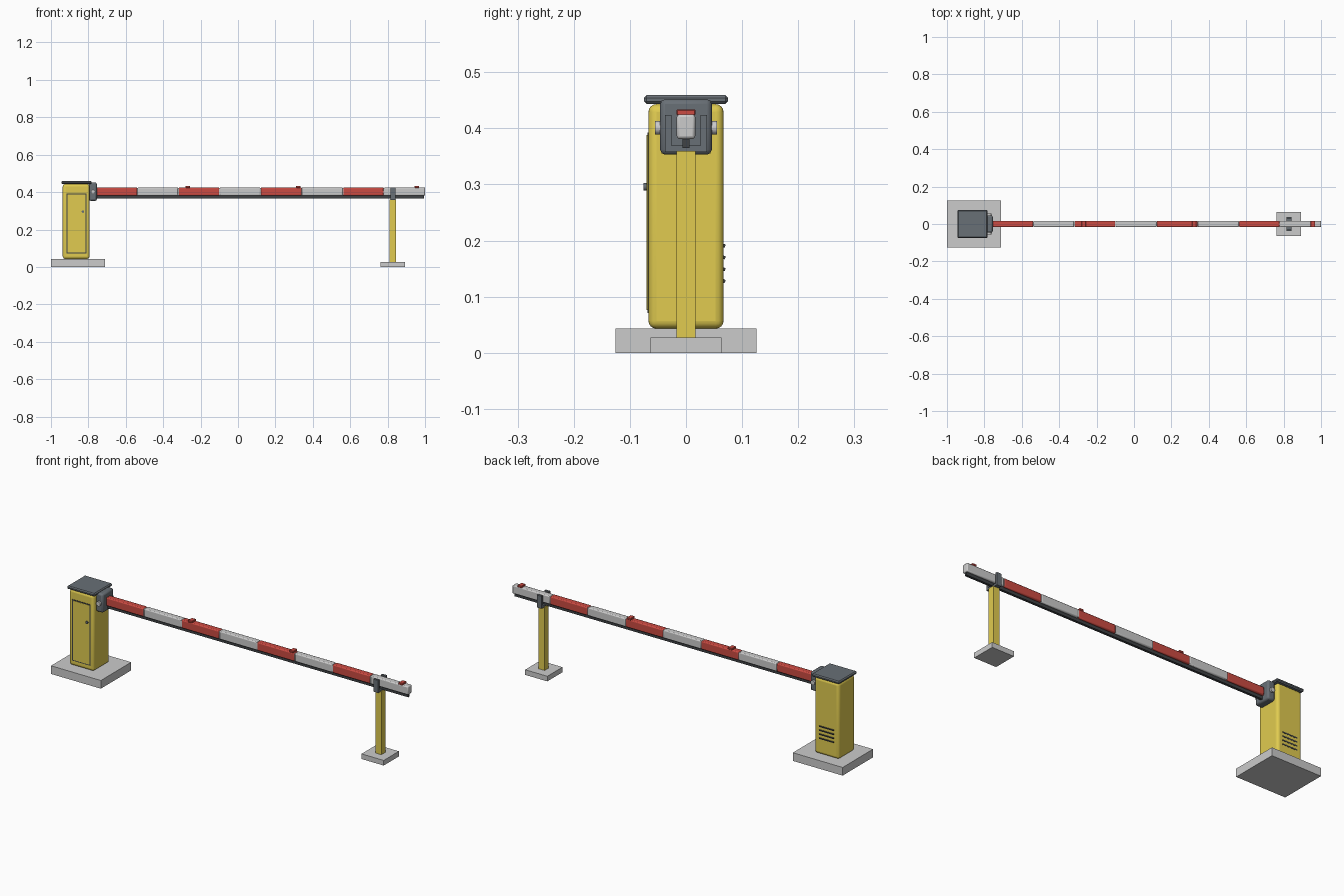
import bpy
import math

if "Cube" in bpy.data.objects:
    bpy.data.objects.remove(bpy.data.objects["Cube"])


def material(name, rgb):
    m = bpy.data.materials.new(name)
    m.diffuse_color = (*rgb, 1)
    m.use_nodes = True
    m.node_tree.nodes["Principled BSDF"].inputs["Base Color"].default_value = m.diffuse_color
    return m


YELLOW = material("yellow_paint", (0.75, 0.60, 0.08))
RED = material("red_paint", (0.60, 0.07, 0.055))
SLATE = material("slate_metal", (0.14, 0.16, 0.18))
DARK = material("dark_rubber", (0.05, 0.055, 0.06))


def finish(ob, name, mat, bevel, segs):
    ob.name = name
    if mat:
        ob.data.materials.append(mat)
    if bevel:
        b = ob.modifiers.new("bevel", "BEVEL")
        b.width, b.segments = bevel, segs
        if segs > 1:
            bpy.ops.object.shade_smooth_by_angle(angle=math.radians(35))
    return ob


def box(name, x, y, z, mat=None, bevel=0, segs=1):
    """Box from (min, max) ranges on each axis."""
    mid = [(a + b) / 2 for a, b in (x, y, z)]
    bpy.ops.mesh.primitive_cube_add(size=1, location=mid)
    ob = bpy.context.object
    ob.scale = [b - a for a, b in (x, y, z)]
    bpy.ops.object.transform_apply(location=False, rotation=False, scale=True)
    return finish(ob, name, mat, bevel, segs)


def disc(name, loc, radius, depth, mat=None):
    """Cylinder lying along y."""
    bpy.ops.mesh.primitive_cylinder_add(vertices=20, radius=radius, depth=depth,
                                        location=loc, rotation=(math.pi / 2, 0, 0))
    bpy.ops.object.shade_smooth_by_angle(angle=math.radians(35))
    return finish(bpy.context.object, name, mat, 0, 1)


# Cabinet on its concrete plinth
box("cabinet_plinth", (-1, -0.71), (-0.126, 0.126), (0, 0.043))
box("cabinet", (-0.937, -0.793), (-0.067, 0.067), (0.043, 0.443), YELLOW, 0.014, 4)
box("cabinet_roof", (-0.944, -0.783), (-0.075, 0.075), (0.443, 0.459), SLATE, 0.005)

# Door with dark seam and lock
box("door_seam", (-0.917, -0.811), (-0.0685, -0.06), (0.071, 0.393), DARK)
box("door", (-0.912, -0.816), (-0.070, -0.06), (0.076, 0.388), YELLOW)
disc("door_lock", (-0.829, -0.071, 0.296), 0.007, 0.009, SLATE)

# Rear louvres
for i in range(4):
    slat = box(f"vent_slat_{i + 1}", (-0.908, -0.822), (0.064, 0.070),
               (0.125 + i * 0.021, 0.131 + i * 0.021), DARK)
    slat.rotation_euler.x = math.radians(-20)

# Arm hub with pivot caps
box("arm_hub", (-0.797, -0.755), (-0.046, 0.046), (0.353, 0.452), SLATE, 0.009, 2)
for side, s in (("front", -1), ("rear", 1)):
    disc(f"pivot_cap_{side}", (-0.775, s * 0.049, 0.401), 0.012, 0.013)

# Striped boom: core, alternating sleeves, rubber bottom edge
box("boom_core", (-0.77, 0.998), (-0.0145, 0.0145), (0.384, 0.422))
start, length = -0.758, 1.758 / 8
for i in range(8):
    a = start + i * length
    box(f"boom_stripe_{i + 1}", (a + 0.001, a + length - (0.001 if i < 7 else 0)),
        (-0.0165, 0.0165), (0.381, 0.425), None if i % 2 else RED, 0.005, 2)
box("boom_rubber_edge", (-0.76, 0.995), (-0.0065, 0.0065), (0.365, 0.384), DARK)

# Warning lamps on the boom
for i, x in enumerate((-0.268, 0.322, 0.957)):
    box(f"warning_lamp_{i + 1}", (x - 0.012, x + 0.012), (-0.017, 0.017),
        (0.423, 0.434), RED, 0.002)

# Rest post with fork
box("post_plinth", (0.763, 0.892), (-0.063, 0.063), (0, 0.027))
box("rest_post", (0.811, 0.846), (-0.017, 0.017), (0.027, 0.36), YELLOW)
box("fork_base", (0.815, 0.842), (-0.037, 0.037), (0.358, 0.369), SLATE)
for side, s in (("front", -1), ("rear", 1)):
    y = sorted((s * 0.026, s * 0.037))
    box(f"fork_prong_{side}", (0.815, 0.842), y, (0.358, 0.424), SLATE)
